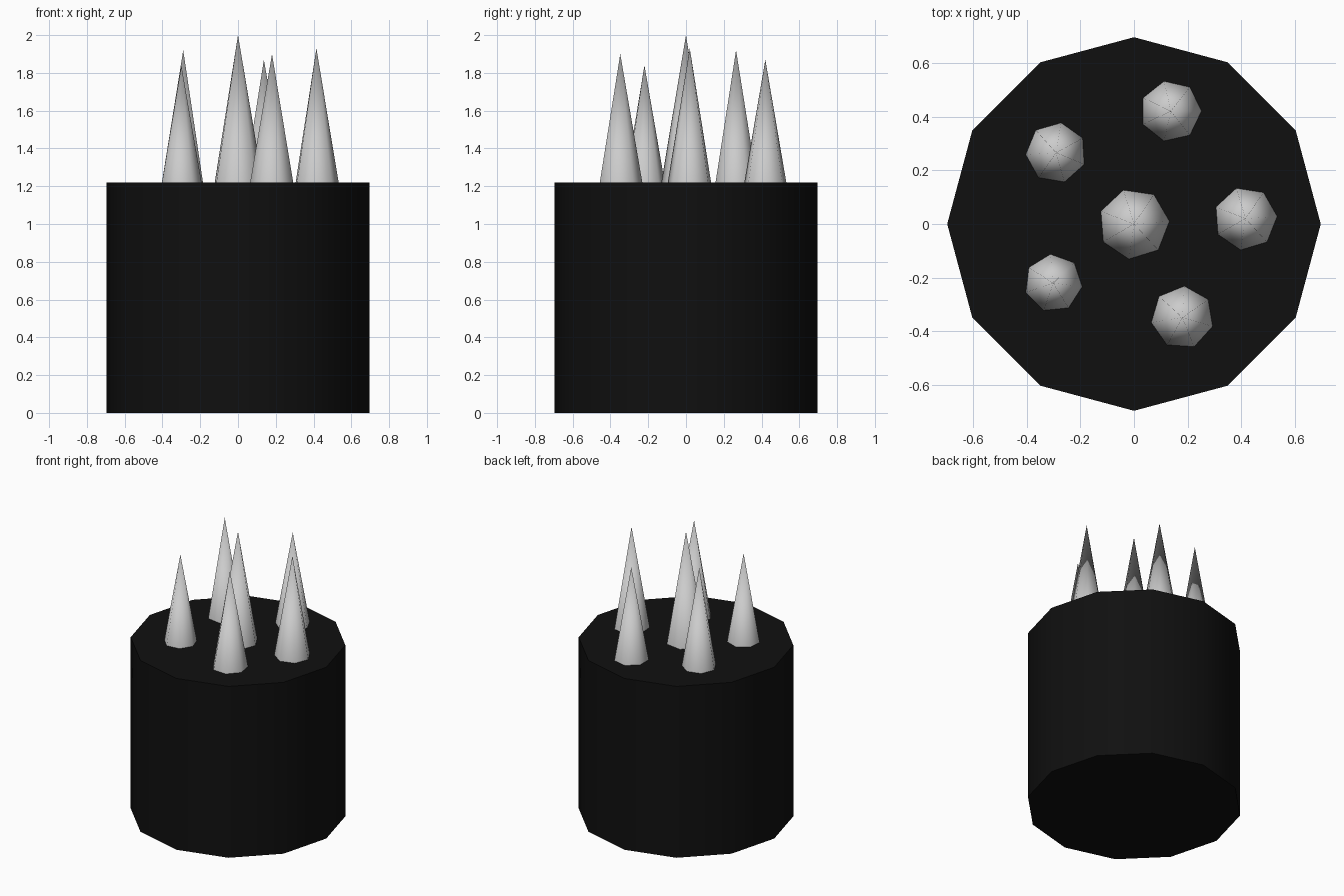
import bpy
from math import radians

if "Cube" in bpy.data.objects:
    bpy.data.objects.remove(bpy.data.objects["Cube"])

BODY_R, BODY_H = 0.695, 1.22
SINK = 0.01  # spikes sit slightly inside the drum


def smooth(obj, name, angle):
    obj.name = name
    bpy.ops.object.shade_smooth_by_angle(angle=radians(angle))
    return obj


# Drum: black twelve-sided cylinder with corners on the axes
bpy.ops.mesh.primitive_cylinder_add(vertices=12, radius=BODY_R, depth=BODY_H,
                                    location=(0, 0, BODY_H / 2))
drum = smooth(bpy.context.object, "drum", 35)
black = bpy.data.materials.new("black")
black.diffuse_color = (0.005, 0.005, 0.005, 1)
black.use_nodes = True
black.node_tree.nodes["Principled BSDF"].inputs["Base Color"].default_value = black.diffuse_color
drum.data.materials.append(black)


# Spikes: seven-sided cones; angle is the direction of the first corner
def spike(name, x, y, radius, top, angle):
    z0 = BODY_H - SINK
    base_r = radius * (top - z0) / (top - BODY_H)
    bpy.ops.mesh.primitive_cone_add(vertices=7, radius1=base_r, radius2=0,
                                    depth=top - z0,
                                    location=(x, y, (top + z0) / 2),
                                    rotation=(0, 0, radians(angle - 90)))
    smooth(bpy.context.object, name, 65)


spike("centre_spike", 0, 0, 0.132, 2.0, 4.5)
ring = [  # x, y, radius, tip height, corner angle
    (0.415, 0.02, 0.118, 1.93, 4),
    (0.137, 0.42, 0.114, 1.87, 0),
    (-0.29, 0.265, 0.113, 1.92, 29),
    (-0.30, -0.22, 0.108, 1.84, -7),
    (0.18, -0.348, 0.117, 1.90, 35),
]
for i, args in enumerate(ring, 1):
    spike(f"ring_spike_{i}", *args)
